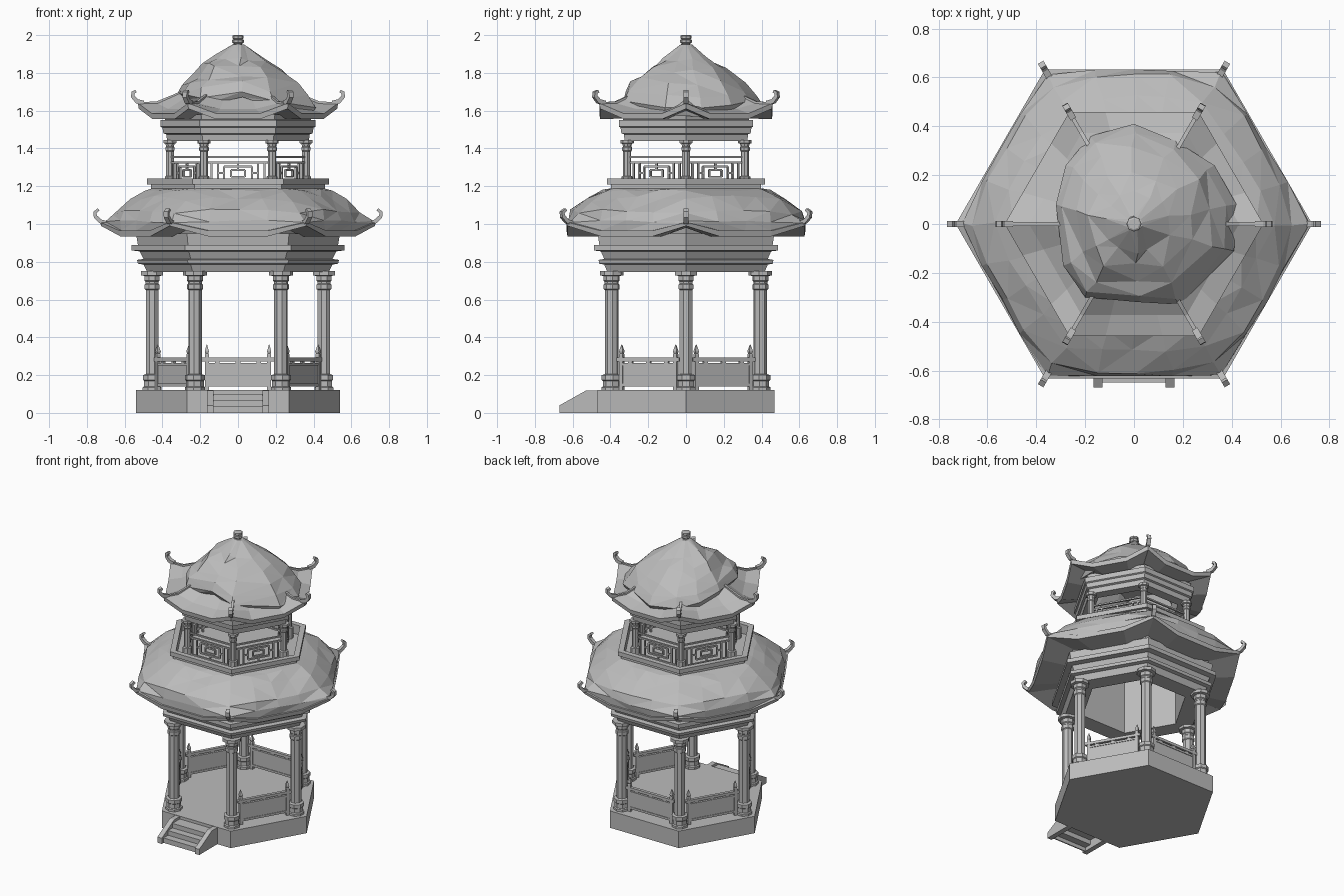
import bpy, bmesh, math, random
from math import cos, sin, radians
from mathutils import Vector

random.seed(4)
if "Cube" in bpy.data.objects:
    bpy.data.objects.remove(bpy.data.objects["Cube"])

stone = bpy.data.materials.new("grey_stone")
stone.use_nodes = True
GREY = (0.5, 0.5, 0.5, 1)
stone.diffuse_color = GREY
stone.node_tree.nodes["Principled BSDF"].inputs["Base Color"].default_value = GREY
CORNERS = range(0, 360, 60)
SIDES = range(30, 390, 60)
FRONT = 270


def finish(bm, name):
    bmesh.ops.recalc_face_normals(bm, faces=bm.faces)
    mesh = bpy.data.meshes.new(name)
    bm.to_mesh(mesh)
    bm.free()
    mesh.materials.append(stone)
    obj = bpy.data.objects.new(name, mesh)
    bpy.context.collection.objects.link(obj)
    return obj


def loft(bm, rings, closed=False, caps=False, triangles=False):
    """Skin a list of rings of points."""
    vs = [[bm.verts.new(p) for p in ring] for ring in rings]
    pairs = list(zip(vs, vs[1:])) + ([(vs[-1], vs[0])] if closed else [])
    faces = []
    for a, b in pairs:
        for i in range(len(a)):
            j = (i + 1) % len(a)
            faces.append(bm.faces.new((a[i], a[j], b[j], b[i])))
    if caps:
        bm.faces.new(vs[0])
        bm.faces.new(vs[-1])
    if triangles:
        bmesh.ops.triangulate(bm, faces=faces)


def lathe(bm, profile, sides, centre=(0, 0), turn=0, **kw):
    rings = []
    for r, z in profile:
        angles = [radians(turn + 360 * i / sides) for i in range(sides)]
        rings.append([(centre[0] + r * cos(a), centre[1] + r * sin(a), z) for a in angles])
    loft(bm, rings, **kw)


def prism(bm, outline, t0, t1, angle):
    """Extrude an outline of (distance, height) sideways, facing the given angle."""
    c, s = cos(radians(angle)), sin(radians(angle))
    loft(bm, [[(r * c - t * s, r * s + t * c, z) for r, z in outline] for t in (t0, t1)], caps=True)


def box(bm, r, thick, t0, t1, z0, z1, angle):
    a, b = r - thick / 2, r + thick / 2
    prism(bm, [(a, z0), (b, z0), (b, z1), (a, z1)], t0, t1, angle)


def hex_ring(r, z, lift=0, shift=0, jitter=0):
    """Hexagonal ring with corners raised by lift and moved outward by shift."""
    pts = []
    for a in CORNERS:
        p = Vector((cos(radians(a)), sin(radians(a)), 0))
        q = Vector((cos(radians(a + 60)), sin(radians(a + 60)), 0))
        for f in (0, 0.28, 0.5, 0.72):
            v = p.lerp(q, f) * (r + (0 if f else shift))
            v.z = z + (0 if f else lift)
            pts.append(v + Vector([random.uniform(-jitter, jitter) for _ in range(3)]))
    return pts


def ribbon(path, half):
    """Turn a path into a thin tapering outline."""
    up, down = [], []
    for i, p in enumerate(path):
        a, b = Vector(path[max(i - 1, 0)]), Vector(path[min(i + 1, len(path) - 1)])
        d = (b - a).normalized()
        n = Vector((-d.y, d.x)) * half * (1 - 0.5 * i / len(path))
        up.append(tuple(Vector(p) + n))
        down.append(tuple(Vector(p) - n))
    return up + down[::-1]


# Platform
bm = bmesh.new()
lathe(bm, [(0.54, 0), (0.54, 0.12)], 6, caps=True)
finish(bm, "platform")

# Front steps: folded treads, hollow beneath, between sloping cheeks
bm = bmesh.new()
for t in (-0.165, 0.13):
    prism(bm, [(0.468, 0), (0.67, 0), (0.67, 0.04), (0.53, 0.118), (0.468, 0.118)], t, t + 0.035, FRONT)
treads = [(0.65, 0), (0.65, 0.035), (0.6, 0.035), (0.6, 0.068), (0.55, 0.068), (0.55, 0.1), (0.468, 0.1)]
prism(bm, treads + [(r - 0.008, max(z - 0.008, 0)) for r, z in reversed(treads)], -0.13, 0.13, FRONT)
finish(bm, "front_steps")


# Columns of both storeys
def columns(name, radius, profile):
    bm = bmesh.new()
    for a in CORNERS:
        c = (radius * cos(radians(a)), radius * sin(radians(a)))
        lathe(bm, profile, 8, c, a + 22.5, caps=True)
    finish(bm, name)


columns("lower_columns", 0.455, [
    (0.054, 0.12), (0.054, 0.135), (0.047, 0.14), (0.047, 0.17), (0.053, 0.175), (0.053, 0.2),
    (0.036, 0.205), (0.036, 0.65), (0.042, 0.655), (0.042, 0.68), (0.037, 0.685), (0.037, 0.695),
    (0.043, 0.7), (0.043, 0.725), (0.063, 0.728), (0.063, 0.75)])
columns("upper_columns", 0.36, [
    (0.03, 1.17), (0.03, 1.25), (0.022, 1.255), (0.022, 1.385), (0.026, 1.39), (0.026, 1.405),
    (0.022, 1.41), (0.026, 1.425), (0.036, 1.428), (0.036, 1.445)])

# Lower railings on every side except the entrance
bm = bmesh.new()
D = 0.394
for a in SIDES:
    if a == FRONT:
        continue
    for t in (-0.165, 0.165):
        c, s = cos(radians(a)), sin(radians(a))
        lathe(bm, [(0.015, 0.12), (0.015, 0.31), (0.011, 0.315), (0.016, 0.325), (0.002, 0.362)], 4,
              (D * c - t * s, D * s + t * c), a + 45, caps=True)
    box(bm, D, 0.012, -0.16, 0.16, 0.145, 0.262, a)
    box(bm, D, 0.022, -0.19, 0.19, 0.273, 0.292, a)
    box(bm, D, 0.02, -0.16, 0.16, 0.25, 0.264, a)
    box(bm, D, 0.02, -0.16, 0.16, 0.14, 0.155, a)
    for t in (-0.11, 0, 0.11):
        box(bm, D, 0.014, t - 0.012, t + 0.012, 0.262, 0.275, a)
finish(bm, "lower_railings")

# Upper lattice railings
bm = bmesh.new()
D = 0.311
for a in SIDES:
    for z in (1.205, 1.325, 1.355):
        box(bm, D, 0.012, -0.16, 0.16, z - 0.005, z + 0.005, a)
    for t in (-0.14, -0.105, 0.105, 0.14):
        box(bm, D, 0.012, t - 0.005, t + 0.005, 1.175, 1.325, a)
    for w, z0, z1 in ((0.075, 1.235, 1.305), (0.038, 1.25, 1.285)):
        for z in (z0, z1):
            box(bm, D, 0.012, -w, w, z - 0.005, z + 0.005, a)
        for t in (-w, w):
            box(bm, D, 0.012, t - 0.005, t + 0.005, z0, z1, a)
    for t in (-0.105, 0.075):
        box(bm, D, 0.012, t, t + 0.03, 1.265, 1.275, a)
    for z in (1.285, 1.305, 1.215):
        box(bm, D, 0.012, -0.005, 0.005, z, z + 0.02, a)
finish(bm, "upper_railings")


# Stepped beam rings carrying each roof
def beam_ring(name, profile):
    bm = bmesh.new()
    lathe(bm, profile, 6, closed=True)
    finish(bm, name)


beam_ring("lower_beams", [
    (0.35, 0.745), (0.48, 0.745), (0.5, 0.785), (0.53, 0.79), (0.535, 0.81),
    (0.5, 0.815), (0.52, 0.855), (0.563, 0.86), (0.563, 0.888), (0.53, 0.89), (0.54, 0.95), (0.35, 0.95)])
beam_ring("upper_beams", [
    (0.3, 1.44), (0.375, 1.44), (0.38, 1.475), (0.395, 1.48), (0.4, 1.51), (0.41, 1.515), (0.41, 1.55),
    (0.385, 1.552), (0.39, 1.58), (0.3, 1.58)])
beam_ring("balcony_rim", [
    (0.35, 0.94), (0.4, 0.94), (0.46, 1.17), (0.46, 1.21), (0.482, 1.21), (0.482, 1.24), (0.44, 1.24),
    (0.44, 1.17), (0.35, 1.17)])

# Balcony floor
bm = bmesh.new()
lathe(bm, [(0.445, 1.15), (0.445, 1.175)], 6, caps=True)
finish(bm, "balcony_floor")

# Eave plates with raised corners
bm = bmesh.new()
loft(bm, [hex_ring(0.51, 0.935, 0.045), hex_ring(0.725, 0.935, 0.055), hex_ring(0.73, 0.965, 0.045),
          hex_ring(0.5, 1.0, 0.02)], closed=True)
finish(bm, "lower_eave")
bm = bmesh.new()
loft(bm, [hex_ring(0.34, 1.56, 0.035), hex_ring(0.525, 1.555, 0.055), hex_ring(0.53, 1.585, 0.055),
          hex_ring(0.43, 1.61, 0.03), hex_ring(0.33, 1.665, 0.02), hex_ring(0.2, 1.74)], closed=True)
finish(bm, "upper_eave")

# Lower roof, a swollen faceted skirt
bm = bmesh.new()
loft(bm, [hex_ring(0.72, 0.965, 0.04), hex_ring(0.725, 1.015, 0, -0.015, 0.008),
          hex_ring(0.7, 1.07, -0.015, -0.045, 0.01), hex_ring(0.595, 1.14, -0.015, -0.02, 0.012),
          hex_ring(0.51, 1.178, -0.005, -0.015, 0.006), hex_ring(0.45, 1.19)], triangles=True)
finish(bm, "lower_roof")

# Upper roof, a lopsided faceted dome
outline = [(0.42, 0.08), (0.33, 0.24), (0.17, 0.34), (0, 0.41), (-0.18, 0.36), (-0.28, 0.24),
           (-0.32, 0.08), (-0.29, -0.17), (-0.2, -0.3), (0.02, -0.32), (0.19, -0.33), (0.41, -0.11)]
rings = []
for scale, k, jitter in ((0.75, 0, 0), (0.95, -0.12, 0.006), (1, 0, 0), (0.92, 0.18, 0.012),
                         (0.76, 0.36, 0.016), (0.55, 0.56, 0.016), (0.34, 0.73, 0.014), (0.08, 0.97, 0)):
    ring = []
    for x, y in outline:
        rim = 1.7 - 0.8 * (math.hypot(x, y) - 0.32)
        p = Vector((x * scale, y * scale, rim + (1.96 - rim) * k))
        ring.append(p + Vector([random.uniform(-jitter, jitter) for _ in range(3)]))
    rings.append(ring)
bm = bmesh.new()
loft(bm, rings, caps=True, triangles=True)
finish(bm, "upper_roof")

# Narrow hip ridges running down to wider curled horns
bm = bmesh.new()
lower = [(0.68, 1.0), (0.7, 1.004), (0.73, 1.015), (0.755, 1.04), (0.757, 1.062), (0.738, 1.077)]
ridge = [(0.25, 1.72), (0.33, 1.683), (0.43, 1.643), (0.52, 1.64)]
upper = [(0.5, 1.64), (0.535, 1.65), (0.557, 1.675), (0.556, 1.695), (0.54, 1.703)]
for a in CORNERS:
    for path, half in ((lower, 0.013), (ridge, 0.008), (upper, 0.013)):
        prism(bm, ribbon(path, half), -half, half, a)
finish(bm, "curled_horns")

# Finial
bm = bmesh.new()
lathe(bm, [(0.022, 1.93), (0.022, 1.955), (0.031, 1.96), (0.031, 1.975), (0.023, 1.978),
           (0.03, 1.983), (0.03, 1.996), (0.022, 2.0)], 8, caps=True)
finish(bm, "finial")
